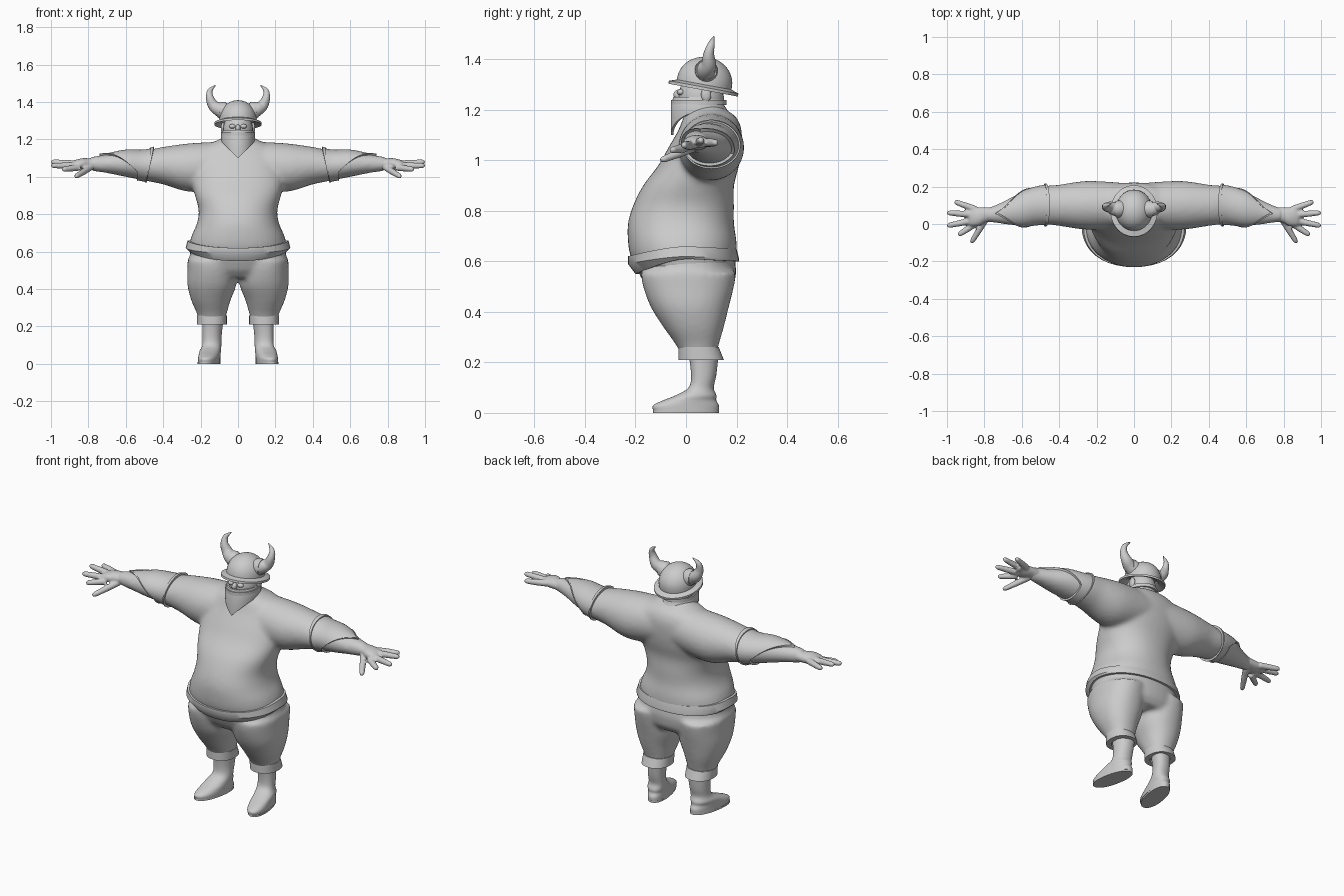
import bpy, bmesh, math
from mathutils import Vector, Matrix

cube = bpy.data.objects.get("Cube")
if cube:
    bpy.data.objects.remove(cube, do_unlink=True)

grey = bpy.data.materials.new("light_grey")
grey.use_nodes = True
grey.diffuse_color = (0.6, 0.6, 0.6, 1)
grey.node_tree.nodes["Principled BSDF"].inputs["Base Color"].default_value = (0.6, 0.6, 0.6, 1)

N = 40
ANGLES = [2 * math.pi * i / N for i in range(N)]


def smooth_rows(rows, steps=4):
    """Catmull-Rom resampling of a table of section values."""
    out = []
    for i in range(len(rows) - 1):
        a, b, c, d = (rows[max(i - 1, 0)], rows[i], rows[i + 1], rows[min(i + 2, len(rows) - 1)])
        for s in range(steps):
            t = s / steps
            out.append(tuple(0.5 * (2 * q + (r - p) * t + (2 * p - 5 * q + 4 * r - u) * t * t
                             + (3 * q - p - 3 * r + u) * t ** 3) for p, q, r, u in zip(a, b, c, d)))
    return out + [rows[-1]]


def power(v, p):
    return math.copysign(abs(v) ** (2 / p), v)


def ring_z(z, x0, x1, y0, y1, p=2.2, lean=0.0):
    """Level section spanning x0..x1 and y0..y1; lean shears it outward toward the front."""
    pts = []
    for a in ANGLES:
        y = (y0 + y1) / 2 + (y1 - y0) / 2 * power(math.sin(a), p)
        x = (x0 + x1) / 2 + (x1 - x0) / 2 * power(math.cos(a), p)
        pts.append(Vector((x - lean * (y - 0.06), y, z)))
    return pts


def ring_x(x, yc, zc, ry, rz):
    return [Vector((x, yc + ry * math.cos(a), zc + rz * math.sin(a))) for a in ANGLES]


def loft(bm, rings, closed=False):
    vs = [[bm.verts.new(p) for p in r] for r in rings]
    pairs = list(zip(vs, vs[1:])) + ([(vs[-1], vs[0])] if closed else [])
    for a, b in pairs:
        n = len(a)
        for i in range(n):
            bm.faces.new((a[i], a[(i + 1) % n], b[(i + 1) % n], b[i]))
    if not closed:
        bm.faces.new(vs[0])
        bm.faces.new(vs[-1])


def band(bm, rings, thick, axis=2):
    """Closed shell: outer rings plus the same rings pulled in toward the axis."""
    inner = []
    for r in rings:
        c = sum(r, Vector()) / len(r)
        new = []
        for p in r:
            d = p - c
            d[axis] = 0
            new.append(p - d.normalized() * thick)
        inner.append(new)
    loft(bm, rings + inner[::-1], closed=True)


def tube(bm, rows):
    """Round tapering tube through rows of x, y, z, radius."""
    rings = []
    for i, r in enumerate(rows):
        t = Vector(rows[min(i + 1, len(rows) - 1)][:3]) - Vector(rows[max(i - 1, 0)][:3])
        m = t.to_track_quat('Z', 'Y').to_matrix()
        rings.append([Vector(r[:3]) + m @ Vector((math.cos(a), math.sin(a), 0)) * r[3] for a in ANGLES[::2]])
    loft(bm, rings)


def ball(bm, centre, radii):
    m = Matrix.Translation(centre) @ Matrix.Diagonal((*radii, 1))
    bmesh.ops.create_uvsphere(bm, u_segments=24, v_segments=16, radius=1, matrix=m)


def finish(name, bm, mirror=False, voxel=None, relax=5):
    bmesh.ops.recalc_face_normals(bm, faces=bm.faces)
    me = bpy.data.meshes.new(name)
    bm.to_mesh(me)
    bm.free()
    me.materials.append(grey)
    for f in me.polygons:
        f.use_smooth = True
    me.set_sharp_from_angle(angle=math.radians(40))
    ob = bpy.data.objects.new(name, me)
    bpy.context.collection.objects.link(ob)
    if voxel:
        rm = ob.modifiers.new("fuse", 'REMESH')
        rm.mode = 'VOXEL'
        rm.voxel_size = voxel
        rm.use_smooth_shade = True
        sm = ob.modifiers.new("relax", 'SMOOTH')
        sm.factor = 0.5
        sm.iterations = relax
    if mirror:
        mi = ob.modifiers.new("mirror", 'MIRROR')
        mi.use_mirror_merge = False
    return ob


# Shirt: round torso fused with both sleeves (z, half width, front, back)
bm = bmesh.new()
torso = [(0.56, 0.25, -0.19, 0.19), (0.62, 0.26, -0.22, 0.2), (0.68, 0.25, -0.23, 0.2),
         (0.75, 0.22, -0.23, 0.19), (0.82, 0.21, -0.21, 0.19), (0.9, 0.23, -0.17, 0.19),
         (0.98, 0.25, -0.11, 0.21), (1.05, 0.25, -0.07, 0.22), (1.12, 0.23, -0.03, 0.22),
         (1.17, 0.17, -0.01, 0.2), (1.2, 0.1, 0.01, 0.16), (1.23, 0.06, 0.01, 0.12)]
loft(bm, [ring_z(z, -w, w, f, b) for z, w, f, b in smooth_rows(torso)])
# Arm sections: x, centre y, centre z, half depth, half height
arm = smooth_rows([(0.05, 0.1, 1.07, 0.12, 0.12), (0.25, 0.1, 1.05, 0.13, 0.13), (0.4, 0.1, 1.06, 0.11, 0.1),
                   (0.5, 0.1, 1.06, 0.1, 0.08), (0.6, 0.08, 1.07, 0.09, 0.07), (0.7, 0.06, 1.07, 0.06, 0.05),
                   (0.77, 0.05, 1.07, 0.04, 0.04), (0.8, 0.05, 1.07, 0.04, 0.03)], 6)
for s in (1, -1):
    loft(bm, [ring_x(s * x, yc, zc, ry, rz) for x, yc, zc, ry, rz in arm])
finish("shirt_and_arms", bm, voxel=0.012, relax=8)


def arm_point(x, a, grow):
    i = max(k for k in range(len(arm) - 1) if arm[k][0] <= x)
    lo, hi = arm[i], arm[i + 1]
    t = (x - lo[0]) / (hi[0] - lo[0])
    _, yc, zc, ry, rz = (p + (q - p) * t for p, q in zip(lo, hi))
    return Vector((x, yc + (ry + grow) * math.cos(a), zc + (rz + grow) * math.sin(a)))


def bracer_rings(u0, u1, grow, steps):
    """Sleeve guard sections; its far edge comes to a point on top of the arm."""
    rings = []
    for k in range(steps + 1):
        u = u0 + (u1 - u0) * k / steps
        pts = []
        for a in ANGLES:
            off = abs((a - math.pi / 2 + math.pi) % (2 * math.pi) - math.pi)
            start = 0.47 - 0.02 * math.sin(a)
            end = 0.74 - 0.2 * min(off / 2, 1)
            pts.append(arm_point(start + (end - start) * u, a, grow))
        rings.append(pts)
    return rings


# Pointed forearm guards with raised rims
bm = bmesh.new()
band(bm, bracer_rings(0, 1, 0.006, 8), 0.012, axis=0)
band(bm, bracer_rings(0, 0.07, 0.012, 1), 0.015, axis=0)
band(bm, bracer_rings(0.95, 1, 0.01, 1), 0.013, axis=0)
finish("forearm_guards", bm, mirror=True)

# Hands: palm, four spread fingers and a thumb
bm = bmesh.new()
palm = [(0.74, 0.05, 1.07, 0.04, 0.04), (0.79, 0.05, 1.07, 0.04, 0.03), (0.83, 0.04, 1.07, 0.05, 0.03),
        (0.87, 0.04, 1.07, 0.05, 0.02), (0.89, 0.04, 1.06, 0.04, 0.015)]
loft(bm, [ring_x(*r) for r in smooth_rows(palm)])
for base, tip in (((0.85, 0.08, 1.07), (0.96, 0.12, 1.07)), ((0.86, 0.05, 1.07), (1.0, 0.06, 1.08)),
                  ((0.86, 0.02, 1.06), (1.0, -0.01, 1.06)), ((0.85, 0.0, 1.05), (0.94, -0.06, 1.04)),
                  ((0.79, 0.03, 1.05), (0.87, -0.1, 1.0))):
    b, t = Vector(base), Vector(tip)
    tube(bm, [(*b.lerp(t, u), r) for u, r in ((0, 0.018), (0.5, 0.017), (0.9, 0.014), (1, 0.008))])
finish("hands", bm, mirror=True, voxel=0.006, relax=4)

# Trousers: hips fused with two tapering legs (z, inner x, outer x, front, back)
bm = bmesh.new()
hips = [(0.63, 0.25, -0.2, 0.19), (0.56, 0.26, -0.19, 0.2), (0.5, 0.26, -0.16, 0.19), (0.46, 0.24, -0.12, 0.16)]
loft(bm, [ring_z(z, -w, w, f, b) for z, w, f, b in hips])
leg = [(0.56, 0.01, 0.27, -0.18, 0.2), (0.5, 0.01, 0.27, -0.17, 0.19), (0.42, 0.01, 0.27, -0.14, 0.17),
       (0.34, 0.04, 0.25, -0.09, 0.15), (0.27, 0.06, 0.22, -0.04, 0.13), (0.23, 0.07, 0.21, -0.02, 0.12)]
for s in (1, -1):
    loft(bm, [ring_z(z, s * a, s * b, f, k) for z, a, b, f, k in smooth_rows(leg)])
finish("trousers", bm, voxel=0.012, relax=8)

# Belt: wide band dipping at the front
bm = bmesh.new()


def belt_ring(side, front, back, mid, dip, sag):
    pts = ring_z(0, -side, side, front, back)
    for p in pts:
        p.z = mid - (dip * (p.y / front) ** 1.5 if p.y < 0 else sag * p.y / back)
    return pts


band(bm, [belt_ring(0.27, -0.23, 0.2, 0.66, 0.04, 0.01), belt_ring(0.28, -0.23, 0.21, 0.62, 0.03, 0.01),
          belt_ring(0.27, -0.2, 0.21, 0.61, 0.06, 0.01)], 0.03)
finish("belt", bm)

# Rolled trouser cuffs
bm = bmesh.new()
band(bm, [ring_z(0.26, 0.06, 0.22, -0.03, 0.13), ring_z(0.21, 0.06, 0.22, -0.03, 0.15)], 0.03)
finish("trouser_cuffs", bm, mirror=True)

# Boots (z, inner x, outer x, front, back)
bm = bmesh.new()
boot = [(0.01, 0.09, 0.2, -0.13, 0.13), (0.03, 0.09, 0.2, -0.13, 0.13), (0.05, 0.09, 0.2, -0.09, 0.12),
        (0.07, 0.09, 0.2, -0.04, 0.12), (0.1, 0.09, 0.19, 0.01, 0.11), (0.15, 0.09, 0.19, 0.02, 0.12),
        (0.24, 0.08, 0.19, 0.01, 0.13)]
loft(bm, [ring_z(*r, lean=0.15) for r in smooth_rows(boot)])
finish("boots", bm, mirror=True)
bm = bmesh.new()
loft(bm, [ring_z(z, 0.09, 0.2, -0.13, 0.13, lean=0.17) for z in (0, 0.01)])
finish("boot_soles", bm, mirror=True)

# Head with nose, eyes and ears
bm = bmesh.new()
ball(bm, (0, 0.06, 1.25), (0.08, 0.09, 0.1))
ball(bm, (0, -0.03, 1.26), (0.014, 0.02, 0.02))
for s in (1, -1):
    ball(bm, (s * 0.03, -0.02, 1.27), (0.018, 0.015, 0.012))
    ball(bm, (s * 0.08, 0.08, 1.26), (0.012, 0.02, 0.03))
finish("head", bm)

# Face scarf: pointed at the front, flared at the nape
bm = bmesh.new()
top = ring_z(1.25, -0.08, 0.08, -0.05, 0.15, 2)
fold = ring_z(1.22, -0.09, 0.09, -0.06, 0.15, 2)
hem = ring_z(1.19, -0.09, 0.09, -0.06, 0.17, 2)
for p in hem:
    if p.y < 0.05:
        p.z = 1.1 + 0.09 * min(abs(p.x) / 0.09, 1)
band(bm, [top, fold, hem], 0.01)
finish("face_scarf", bm)
bm = bmesh.new()
band(bm, [ring_z(1.24, -0.09, 0.09, -0.06, 0.16, 2), ring_z(1.22, -0.09, 0.09, -0.06, 0.16, 2)], 0.012)
finish("scarf_fold", bm)

# Helmet: tilted dome with a narrow brim (radius, height)
bm = bmesh.new()
profile = [(0.005, 0.12)] + [(0.11 * math.sin(t), 0.02 + 0.1 * math.cos(t))
                             for t in (math.pi / 2 * k / 10 for k in range(1, 11))]
profile += [(0.11, 0.01), (0.14, 0.0), (0.14, -0.012), (0.1, 0.0), (0.08, 0.02)]
tilt = Matrix.Translation((0, 0.07, 1.29)) @ Matrix.Rotation(math.radians(-10.5), 4, 'X')
loft(bm, [[tilt @ Vector((0.9 * r * math.cos(a), r * math.sin(a), z)) for a in ANGLES] for r, z in profile])
finish("helmet", bm)

# Curved horns and their root collars
bm = bmesh.new()
tube(bm, smooth_rows([(0.06, 0.08, 1.34, 0.04), (0.1, 0.08, 1.36, 0.037), (0.13, 0.09, 1.38, 0.03),
                      (0.15, 0.09, 1.42, 0.022), (0.15, 0.1, 1.46, 0.014), (0.12, 0.11, 1.49, 0.002)]))
finish("horns", bm, mirror=True)
bm = bmesh.new()
tube(bm, [(0.06, 0.08, 1.34, 0.045), (0.09, 0.08, 1.36, 0.045), (0.1, 0.08, 1.36, 0.04)])
finish("horn_collars", bm, mirror=True)
